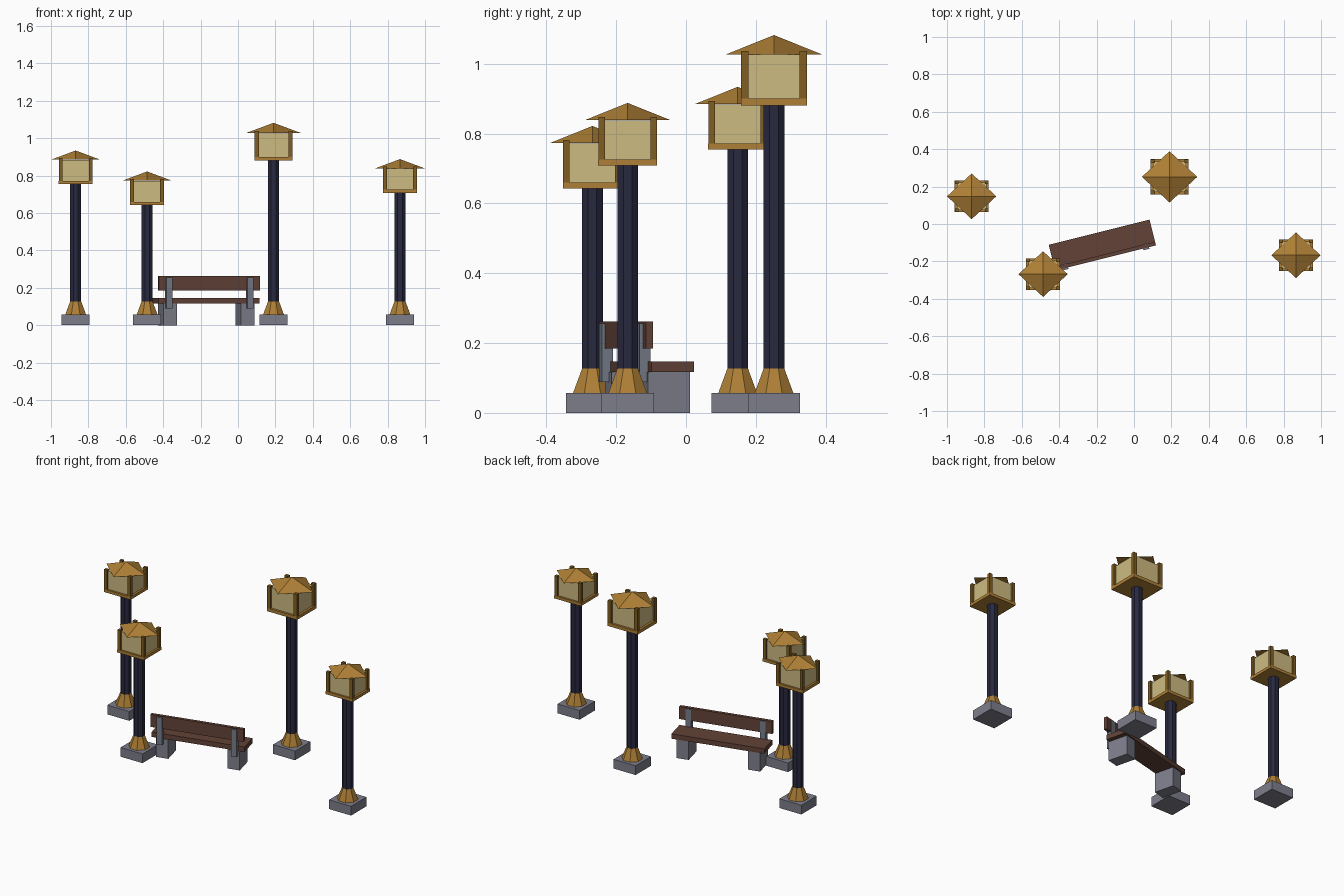
import bpy, bmesh, math
from mathutils import Matrix, Vector

if "Cube" in bpy.data.objects:
    bpy.data.objects.remove(bpy.data.objects["Cube"])


def make_material(name, rgb):
    mat = bpy.data.materials.new(name)
    mat.use_nodes = True
    color = (*[(c / 255) ** 2.2 for c in rgb], 1)
    mat.diffuse_color = color
    mat.node_tree.nodes["Principled BSDF"].inputs["Base Color"].default_value = color
    return mat


bronze = make_material("bronze", (172, 126, 56))
dark_bronze = make_material("dark bronze", (128, 94, 38))
glass = make_material("cream glass", (204, 186, 128))
iron = make_material("dark iron", (45, 45, 66))
stone = make_material("grey stone", (124, 125, 138))
steel = make_material("grey steel", (116, 122, 134))
wood = make_material("brown wood", (98, 68, 58))


def finish(name, bm, mat, place):
    bm.transform(place)
    mesh = bpy.data.meshes.new(name)
    bm.to_mesh(mesh)
    bm.free()
    mesh.materials.append(mat)
    obj = bpy.data.objects.new(name, mesh)
    bpy.context.collection.objects.link(obj)
    return obj


def box(name, center, size, mat, place):
    bm = bmesh.new()
    local = Matrix.Translation(center) @ Matrix.Diagonal((*size, 1))
    bmesh.ops.create_cube(bm, size=1, matrix=local)
    return finish(name, bm, mat, place)


def cone(name, sides, r1, r2, z1, z2, mat, place, turn=0.0):
    bm = bmesh.new()
    local = Matrix.Translation((0, 0, (z1 + z2) / 2)) @ Matrix.Rotation(turn, 4, "Z")
    bmesh.ops.create_cone(bm, cap_ends=True, segments=sides, radius1=r1, radius2=r2,
                          depth=z2 - z1, matrix=local)
    bmesh.ops.remove_doubles(bm, verts=bm.verts, dist=1e-5)
    return finish(name, bm, mat, place)


def lamp(label, x, y, head_z, size):
    place = Matrix.Translation((x, y, 0))
    # Foot, collar and pole
    box(label + "_foot", (0, 0, 0.0285), (0.15, 0.15, 0.057), stone, place)
    cone(label + "_collar", 8, 0.06, 0.032, 0.057, 0.127, bronze, place, math.pi / 8)
    cone(label + "_pole", 8, 0.032, 0.032, 0.12, head_z + 0.005, iron, place, math.pi / 8)
    # Lantern head, slightly wider than deep
    head = Matrix.Translation((x, y, head_z)) @ Matrix.Diagonal((1.08 * size, size, size, 1))
    box(label + "_tray", (0, 0, 0.01), (0.19, 0.19, 0.02), bronze, head)
    box(label + "_glass", (0, 0, 0.083), (0.164, 0.164, 0.126), glass, head)
    for sx in (-1, 1):
        for sy in (-1, 1):
            box(label + "_corner_post", (sx * 0.0835, sy * 0.0835, 0.0885),
                (0.021, 0.021, 0.137), dark_bronze, head)
    cone(label + "_roof", 4, 0.137, 0, 0.147, 0.202, bronze, head)


lamp("left_lamp", 0.866, -0.167, 0.708, 0.89)
lamp("right_lamp", -0.868, 0.148, 0.754, 0.89)
lamp("front_lamp", -0.486, -0.268, 0.642, 0.89)
lamp("back_lamp", 0.19, 0.252, 0.88, 1.0)

# Bench, turned slightly
bench = Matrix.Translation((-0.17, -0.11, 0)) @ Matrix.Rotation(math.radians(14), 4, "Z")
box("bench_seat", (0, 0.005, 0.1315), (0.556, 0.126, 0.03), wood, bench)
box("bench_backrest", (0, -0.064, 0.2235), (0.556, 0.02, 0.077), wood, bench)
for side in (-1, 1):
    box("bench_leg", (side * 0.214, 0, 0.058), (0.074, 0.124, 0.117), stone, bench)
    box("bench_upright", (side * 0.223, -0.067, 0.172), (0.033, 0.032, 0.168), steel, bench)
